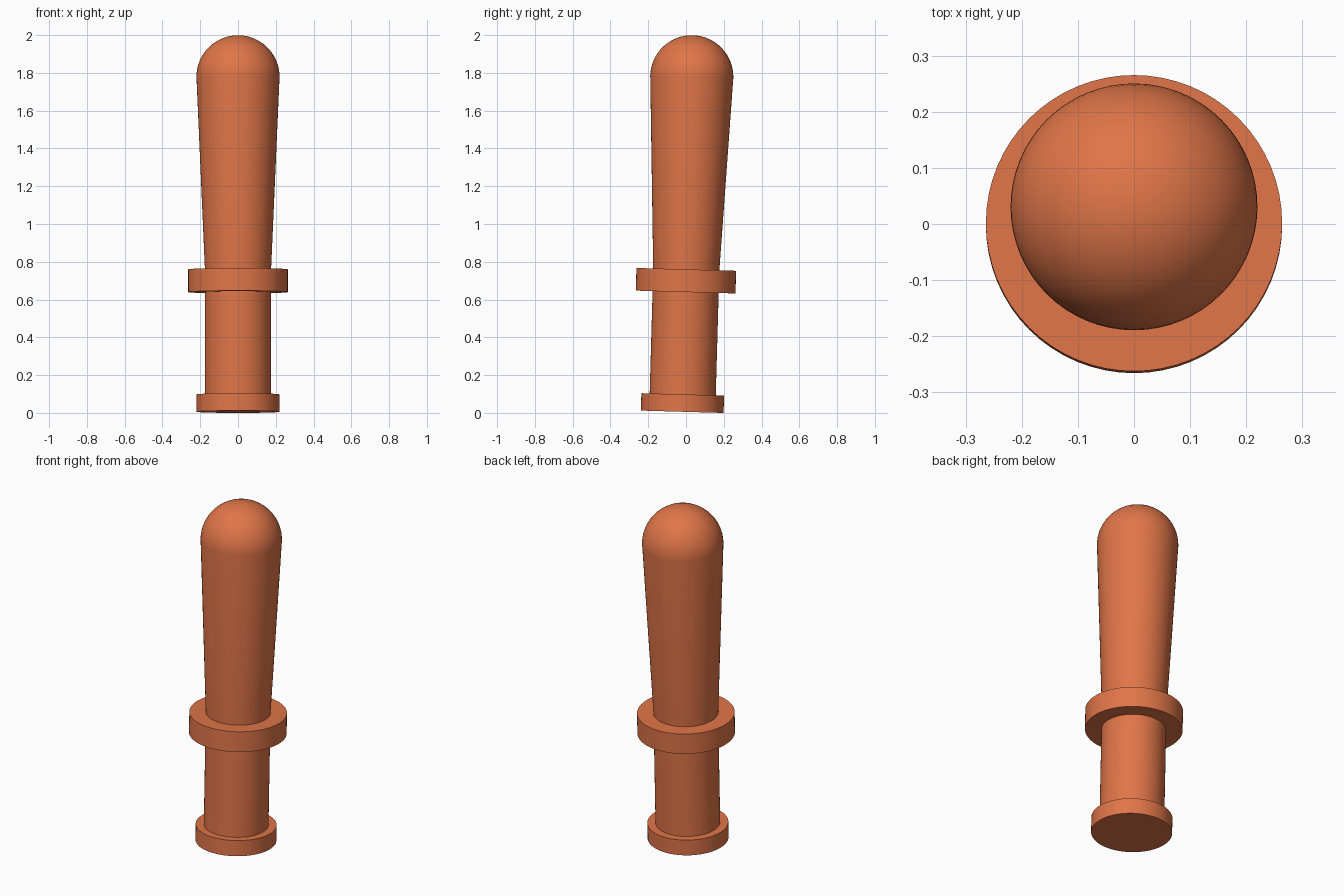
import bpy, bmesh, math
from mathutils import Matrix

cube = bpy.data.objects.get("Cube")
if cube:
    bpy.data.objects.remove(cube)

SEGMENTS = 64
# The whole body leans slightly towards the back
LEAN = Matrix.Translation((0, -0.02, 0.006)) @ Matrix.Rotation(-0.0285, 4, 'X')

orange = bpy.data.materials.new("terracotta_orange")
orange.use_nodes = True
colour = (0.74, 0.178, 0.065, 1)
orange.diffuse_color = colour
orange.node_tree.nodes["Principled BSDF"].inputs["Base Color"].default_value = colour


def lathe(name, profile):
    """Spin a (radius, height) profile, starting and ending on the axis."""
    bm = bmesh.new()
    verts = [bm.verts.new((r, 0, z)) for r, z in profile]
    edges = [bm.edges.new(pair) for pair in zip(verts, verts[1:])]
    bmesh.ops.spin(bm, geom=verts + edges, cent=(0, 0, 0), axis=(0, 0, 1),
                   angle=math.tau, steps=SEGMENTS)
    bmesh.ops.remove_doubles(bm, verts=bm.verts, dist=0.0001)
    bmesh.ops.recalc_face_normals(bm, faces=bm.faces)
    mesh = bpy.data.meshes.new(name)
    bm.to_mesh(mesh)
    bm.free()
    mesh.materials.append(orange)
    obj = bpy.data.objects.new(name, mesh)
    bpy.context.collection.objects.link(obj)
    obj.matrix_world = LEAN
    bpy.ops.object.select_all(action='DESELECT')
    obj.select_set(True)
    bpy.context.view_layer.objects.active = obj
    bpy.ops.object.shade_smooth_by_angle(angle=math.radians(35))
    return obj


def disc(name, radius, bottom, top):
    return lathe(name, [(0, bottom), (radius, bottom), (radius, top), (0, top)])


# Handle: end cap, grip and collar
disc("pommel", 0.219, 0, 0.092)
disc("grip", 0.175, 0.092, 0.64)
disc("guard", 0.264, 0.634, 0.754)

# Flared shaft ending in a rounded dome
dome_radius, dome_base, rings = 0.22, 1.774, 16
dome = [(dome_radius * math.cos(a), dome_base + dome_radius * math.sin(a))
        for a in (i * math.pi / 2 / rings for i in range(rings))]
lathe("blade", [(0, 0.75), (0.175, 0.75)] + dome + [(0, dome_base + dome_radius)])
